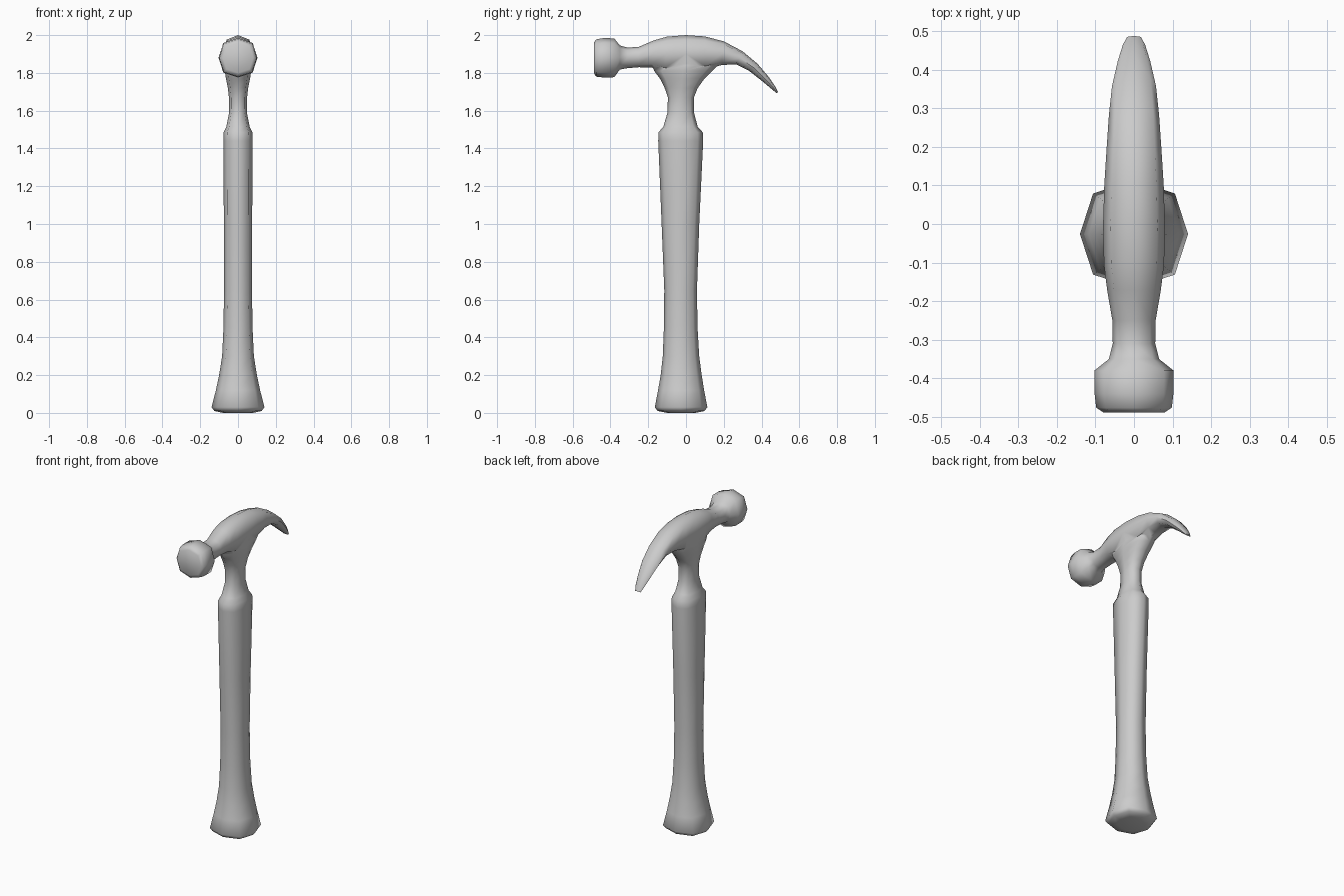
import bpy, bmesh, math
from mathutils import Vector


def loft(name, sections):
    """Skin octagons; each section is (y1, z1, y2, z2, half_width) across the YZ plane."""
    bm = bmesh.new()
    rings = []
    for y1, z1, y2, z2, w in sections:
        a, b = Vector((0, y1, z1)), Vector((0, y2, z2))
        c, u = (a + b) / 2, (a - b) / 2
        ring = []
        for i in range(8):
            t = i * math.pi / 4
            k = 1.07 if i % 2 else 1.0      # slightly full corners
            ring.append(bm.verts.new(c + u * (k * math.sin(t)) + Vector((w * k * math.cos(t), 0, 0))))
        rings.append(ring)
    for r, s in zip(rings, rings[1:]):
        for i in range(8):
            j = (i + 1) % 8
            bm.faces.new((r[i], r[j], s[j], s[i]))
    bm.faces.new(rings[0])
    bm.faces.new(rings[-1])
    bmesh.ops.recalc_face_normals(bm, faces=bm.faces)
    me = bpy.data.meshes.new(name)
    bm.to_mesh(me)
    bm.free()
    ob = bpy.data.objects.new(name, me)
    bpy.context.collection.objects.link(ob)
    return ob


# Grip and neck: height, back y, front y, half width
grip = [(0.0, 0.05, -0.10, 0.08), (0.01, 0.098, -0.15, 0.125), (0.03, 0.113, -0.165, 0.14),
        (0.12, 0.096, -0.148, 0.117), (0.2, 0.083, -0.134, 0.1), (0.3, 0.07, -0.123, 0.084),
        (0.45, 0.061, -0.117, 0.077), (0.65, 0.058, -0.115, 0.074), (1.0, 0.07, -0.129, 0.075),
        (1.44, 0.091, -0.147, 0.077), (1.485, 0.089, -0.146, 0.076), (1.515, 0.062, -0.12, 0.062),
        (1.59, 0.042, -0.098, 0.047), (1.67, 0.042, -0.096, 0.048), (1.72, 0.062, -0.113, 0.054),
        (1.77, 0.098, -0.138, 0.064), (1.81, 0.14, -0.168, 0.07), (1.84, 0.17, -0.18, 0.07),
        (1.87, 0.17, -0.16, 0.06)]
handle = loft("handle", [(y1, z, y2, z, w) for z, y1, y2, w in grip])

# Head: striking face, poll neck, body and curved claw
head = loft("claw_head", [
    (-0.488, 1.96, -0.488, 1.80, 0.08), (-0.476, 1.977, -0.476, 1.78, 0.098),
    (-0.44, 1.984, -0.44, 1.776, 0.102), (-0.38, 1.983, -0.38, 1.777, 0.103),
    (-0.35, 1.945, -0.35, 1.818, 0.065), (-0.31, 1.934, -0.31, 1.825, 0.055),
    (-0.25, 1.938, -0.25, 1.83, 0.056), (-0.17, 1.972, -0.18, 1.828, 0.069),
    (-0.1, 1.992, -0.11, 1.805, 0.078), (0.0, 2.0, 0.0, 1.80, 0.08),
    (0.1, 1.993, 0.1, 1.815, 0.077), (0.2, 1.967, 0.19, 1.842, 0.071),
    (0.3, 1.914, 0.265, 1.845, 0.065), (0.38, 1.847, 0.335, 1.81, 0.057),
    (0.44, 1.776, 0.405, 1.755, 0.042), (0.473, 1.727, 0.455, 1.713, 0.029),
    (0.487, 1.698, 0.479, 1.693, 0.019)])

# Fuse the neck into the head
m = handle.modifiers.new("fuse", 'BOOLEAN')
m.operation, m.solver, m.object = 'UNION', 'EXACT', head
bpy.context.view_layer.objects.active = handle
handle.select_set(True)
bpy.ops.object.modifier_apply(modifier="fuse")
bpy.data.objects.remove(head)
handle.name = "claw_hammer"
bpy.ops.object.shade_smooth_by_angle(angle=math.radians(60))
